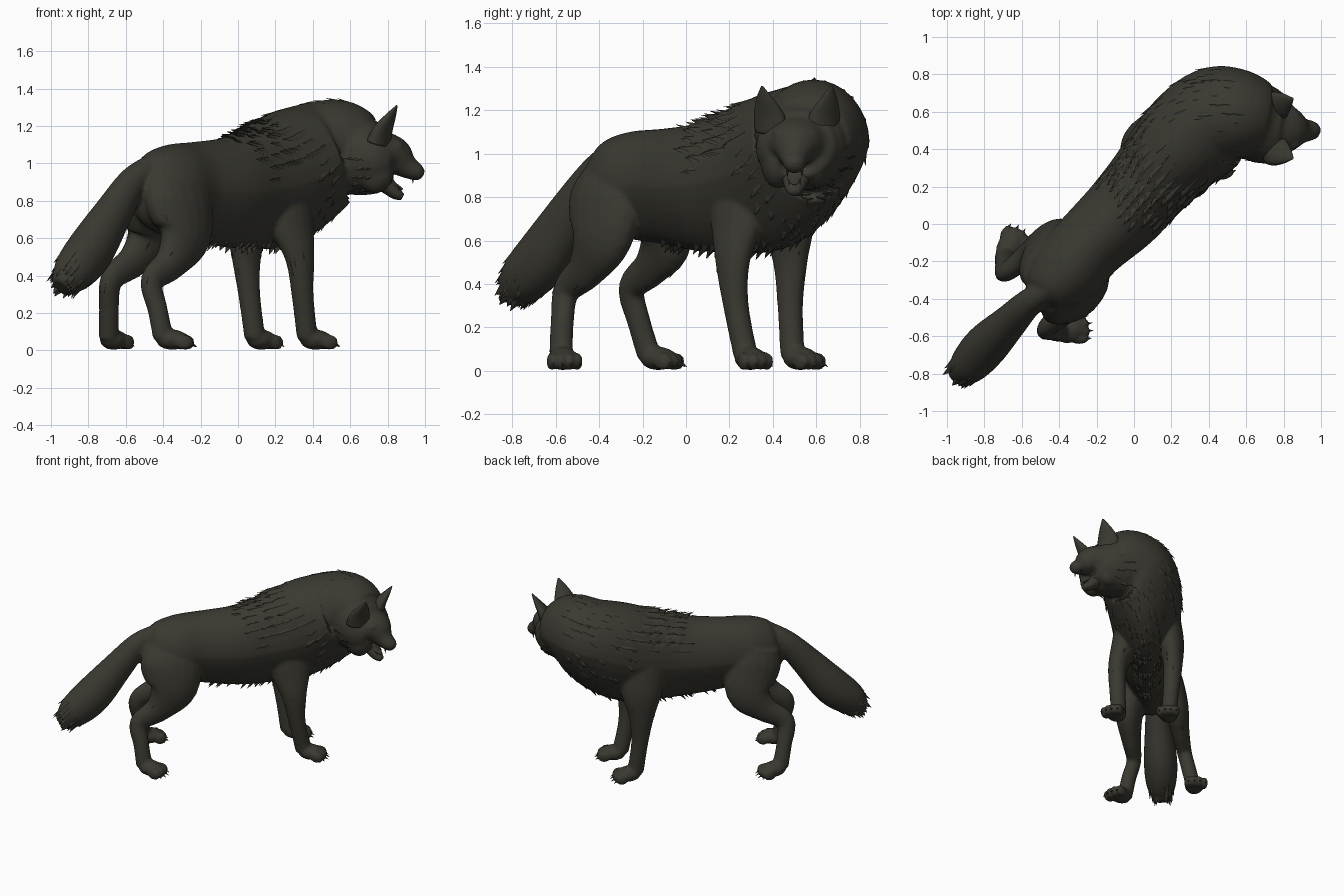
import bpy, bmesh, math, random
from mathutils import Vector, Matrix

if "Cube" in bpy.data.objects:
    bpy.data.objects.remove(bpy.data.objects["Cube"])

random.seed(4)
RIGHT = Vector((0.707, -0.707, 0))
UP = Vector((0, 0, 1))

fur = bpy.data.materials.new("dark_olive_fur")
fur.diffuse_color = (0.042, 0.040, 0.030, 1)
fur.use_nodes = True
fur.node_tree.nodes["Principled BSDF"].inputs["Base Color"].default_value = fur.diffuse_color


def finish(name, bm, smooth=True):
    bmesh.ops.recalc_face_normals(bm, faces=bm.faces)
    me = bpy.data.meshes.new(name)
    bm.to_mesh(me)
    bm.free()
    me.materials.append(fur)
    for p in me.polygons:
        p.use_smooth = smooth
    ob = bpy.data.objects.new(name, me)
    bpy.context.collection.objects.link(ob)
    return ob


def spline(path, sub):
    """Catmull-Rom samples of (x, y, z, half width, half height) rows."""
    out = []
    for i in range(len(path) - 1):
        a, b, c, d = (path[max(0, min(len(path) - 1, i + k))] for k in (-1, 0, 1, 2))
        for j in range(sub):
            t = j / sub
            out.append([0.5 * (2 * q + (r - p) * t + (2 * p - 5 * q + 4 * r - s) * t * t
                               + (3 * q - p - 3 * r + s) * t ** 3)
                        for p, q, r, s in zip(a, b, c, d)])
    return out + [list(path[-1])]


def loft(bm, path, side=None, n=24, sub=5, keel=0.0):
    """Skin oval rings along a path, narrowed below by keel; returns (centre, tangent, points)."""
    rows = spline(path, sub)
    rings, verts = [], []
    for i, row in enumerate(rows):
        c = Vector(row[:3])
        tan = (Vector(rows[min(i + 1, len(rows) - 1)][:3]) - Vector(rows[max(i - 1, 0)][:3])).normalized()
        s = side.copy() if side else tan.cross(UP)
        s = (s - tan * s.dot(tan)).normalized()
        u = s.cross(tan)
        pts = []
        for k in range(n):
            ca, sa = math.cos(2 * math.pi * k / n), math.sin(2 * math.pi * k / n)
            pts.append(c + s * row[3] * ca * (1 - keel * max(0, -sa)) + u * row[4] * sa)
        rings.append((c, tan, pts))
        verts.append([bm.verts.new(p) for p in pts])
    for a, b in zip(verts, verts[1:]):
        for k in range(n):
            bm.faces.new((a[k], a[(k + 1) % n], b[(k + 1) % n], b[k]))
    bm.faces.new(verts[0])
    bm.faces.new(verts[-1])
    return rings


def ball(bm, loc, scale, angle=0.0):
    m = Matrix.Translation(loc) @ Matrix.Rotation(angle, 4, 'Z') @ Matrix.Diagonal((*scale, 1))
    bmesh.ops.create_uvsphere(bm, u_segments=16, v_segments=10, radius=1, matrix=m)


def tuft(bm, base, aim, normal, length, width, thick=0.012):
    """One flattened pointed lock of fur."""
    aim = aim.normalized()
    w = aim.cross(normal).normalized()
    n = w.cross(aim)
    tip = bm.verts.new(base + aim * length)
    b = [bm.verts.new(base + v) for v in (w * width, n * thick, -w * width, -n * thick)]
    for k in range(4):
        bm.faces.new((b[k], b[(k + 1) % 4], tip))
    bm.faces.new(b)


def scatter(bm, rings, count, span, angles, length, width, aim):
    """Random tufts on the rings; aim(tangent, normal) gives the direction."""
    for _ in range(count):
        c, tan, pts = rings[random.randint(int(span[0] * 5), int(span[1] * 5))]
        co = pts[int(random.uniform(*angles) / 360 * len(pts)) % len(pts)]
        nor = (co - c).normalized()
        tuft(bm, co - nor * 0.014, aim(tan, nor), nor, length * random.uniform(0.7, 1.2), width)


# Torso, chest and neck
bm = bmesh.new()
torso = loft(bm, [
    (-.53, -.42, .87, .05, .08), (-.48, -.37, .86, .14, .19), (-.37, -.26, .855, .20, .245),
    (-.24, -.11, .85, .20, .265), (-.06, .06, .845, .22, .295), (.07, .21, .865, .23, .325),
    (.20, .36, .90, .255, .355), (.32, .48, .965, .275, .345), (.445, .57, 1.035, .275, .305),
    (.56, .585, 1.07, .245, .27), (.68, .56, 1.05, .20, .21)], n=32, keel=.22)

# Head and muzzle
head = loft(bm, [
    (.60, .57, 1.05, .21, .22), (.71, .525, 1.03, .205, .20), (.79, .51, 1.03, .18, .165),
    (.845, .505, 1.03, .12, .105), (.90, .50, .985, .07, .066), (.96, .50, .95, .05, .046),
    (.985, .50, .935, .03, .03)])
ball(bm, (.975, .50, .945), (.022, .03, .022))
for s in (-1, 1):
    ball(bm, (.845, .505 + s * .065, 1.095), (.045, .045, .026), -s * .4)   # brow
    ball(bm, (.735, .51 + s * .09, .96), (.10, .075, .12))                  # cheek

# Tail
tail = loft(bm, [
    (-.44, -.34, .99, .06, .07), (-.56, -.42, .90, .075, .085), (-.67, -.53, .73, .095, .11),
    (-.79, -.65, .535, .118, .135), (-.88, -.75, .42, .105, .118), (-.945, -.81, .335, .06, .06)])

# Legs: thigh or shoulder down to the ankle
legs = {
    "hind_right": [(-.36, -.33, .93, .09, .17), (-.32, -.36, .80, .12, .22), (-.285, -.39, .62, .10, .175),
                   (-.36, -.46, .47, .07, .10), (-.46, -.55, .37, .052, .07),
                   (-.43, -.57, .22, .052, .055), (-.40, -.575, .07, .052, .058)],
    "hind_left": [(-.46, -.20, .93, .09, .17), (-.45, -.17, .80, .12, .205), (-.47, -.10, .61, .09, .16),
                  (-.56, -.16, .48, .065, .095), (-.675, -.25, .38, .052, .07),
                  (-.69, -.215, .22, .052, .055), (-.69, -.17, .07, .052, .058)],
    "fore_right": [(.25, .25, .90, .09, .17), (.285, .235, .68, .09, .145), (.33, .215, .50, .068, .09),
                   (.345, .23, .30, .058, .06), (.37, .275, .07, .054, .058)],
    "fore_left": [(.06, .44, .90, .09, .17), (.05, .47, .68, .09, .145), (.045, .48, .50, .068, .09),
                  (.06, .48, .30, .058, .06), (.09, .49, .07, .054, .058)],
}
facing = {"hind_right": (1, .15), "hind_left": (.5, .85), "fore_right": (1, .45), "fore_left": (.75, .8)}
leg_rings, claws = [], bmesh.new()
for key, path in legs.items():
    leg_rings.append(loft(bm, path, RIGHT, n=18))
    d = Vector((*facing[key], 0)).normalized()
    side = Vector((d.y, -d.x, 0))
    ang = math.atan2(d.y, d.x)
    foot = Vector((path[-1][0], path[-1][1], 0))
    ball(bm, foot + d * .05 + UP * .057, (.09, .07, .054), ang)
    for k in (-1.5, -.5, .5, 1.5):
        toe = foot + d * (.128 - .014 * abs(k)) + side * k * .04 + UP * .043
        ball(bm, toe, (.048, .023, .042), ang)
        tuft(claws, toe + d * .032 - UP * .008, d - UP * .6, UP, .035, .009, .009)

body = finish("body", bm)
rem = body.modifiers.new("blend", 'REMESH')
rem.mode = 'VOXEL'
rem.voxel_size = 0.012
rem.use_smooth_shade = True
smo = body.modifiers.new("soften", 'SMOOTH')
smo.factor = 0.5
smo.iterations = 4
finish("claws", claws, False)

# Lower jaw, tongue and fangs
bm = bmesh.new()
loft(bm, [(.73, .51, .94, .09, .07), (.80, .505, .88, .062, .046), (.845, .50, .84, .044, .034),
          (.88, .50, .82, .024, .018)])
finish("lower_jaw", bm)
bm = bmesh.new()
loft(bm, [(.77, .505, .935, .04, .015), (.84, .50, .885, .032, .012), (.88, .50, .86, .012, .006)])
finish("tongue", bm)
bm = bmesh.new()
for s in (-1, 1):
    tuft(bm, Vector((.935, .50 + s * .033, .925)), -UP, Vector((1, 0, 0)), .035, .008, .008)
    tuft(bm, Vector((.86, .50 + s * .026, .84)), UP, Vector((1, 0, 0)), .045, .008, .008)
finish("fangs", bm, False)

# Ears
for name, s in (("right_ear", -1), ("left_ear", 1)):
    bm = bmesh.new()
    y = .51 + s * .115
    loft(bm, [(.75, y, 1.11, .085, .055), (.775, y + s * .014, 1.18, .078, .04),
              (.815, y + s * .032, 1.25, .045, .022), (.85, y + s * .045, 1.31, .005, .004)],
         Vector((-.5 * s, .8, 0)), n=16)
    finish(name, bm)

# Fur locks: mane, spine ridge, chest, belly, cheeks, tail and legs
bm = bmesh.new()
scatter(bm, torso, 260, (4.6, 9.0), (15, 165), .09, .036, lambda t, n: -t + n * .24)
scatter(bm, torso, 120, (6.6, 9.4), (-40, 220), .085, .036, lambda t, n: -t + n * .25 - UP * .3)
scatter(bm, torso, 80, (4.2, 9.2), (75, 105), .08, .026, lambda t, n: -t + n * .35)
scatter(bm, torso, 60, (6.8, 9.0), (200, 340), .055, .03, lambda t, n: -t + n * .3 - UP * .7)
scatter(bm, torso, 90, (3.4, 7.0), (235, 305), .055, .026, lambda t, n: -t * .6 - UP * .7)
finish("mane_and_belly_fur", bm, False)

bm = bmesh.new()
scatter(bm, head, 50, (.3, 1.6), (-70, 30), .06, .028, lambda t, n: -t + n * .35 - UP * .3)
scatter(bm, head, 50, (.3, 1.6), (150, 250), .06, .028, lambda t, n: -t + n * .35 - UP * .3)
finish("cheek_fur", bm, False)

bm = bmesh.new()
scatter(bm, tail, 70, (2.2, 4.5), (0, 360), .07, .028, lambda t, n: t + n * .08)
scatter(bm, tail, 16, (4.5, 5), (0, 360), .045, .022, lambda t, n: t + n * .2)
finish("tail_fur", bm, False)

bm = bmesh.new()
for r in leg_rings:
    scatter(bm, r, 18, (1.5, len(r) / 5 - 1.5), (0, 360), .05, .014, lambda t, n: t + n * .12)
finish("leg_fur", bm, False)
